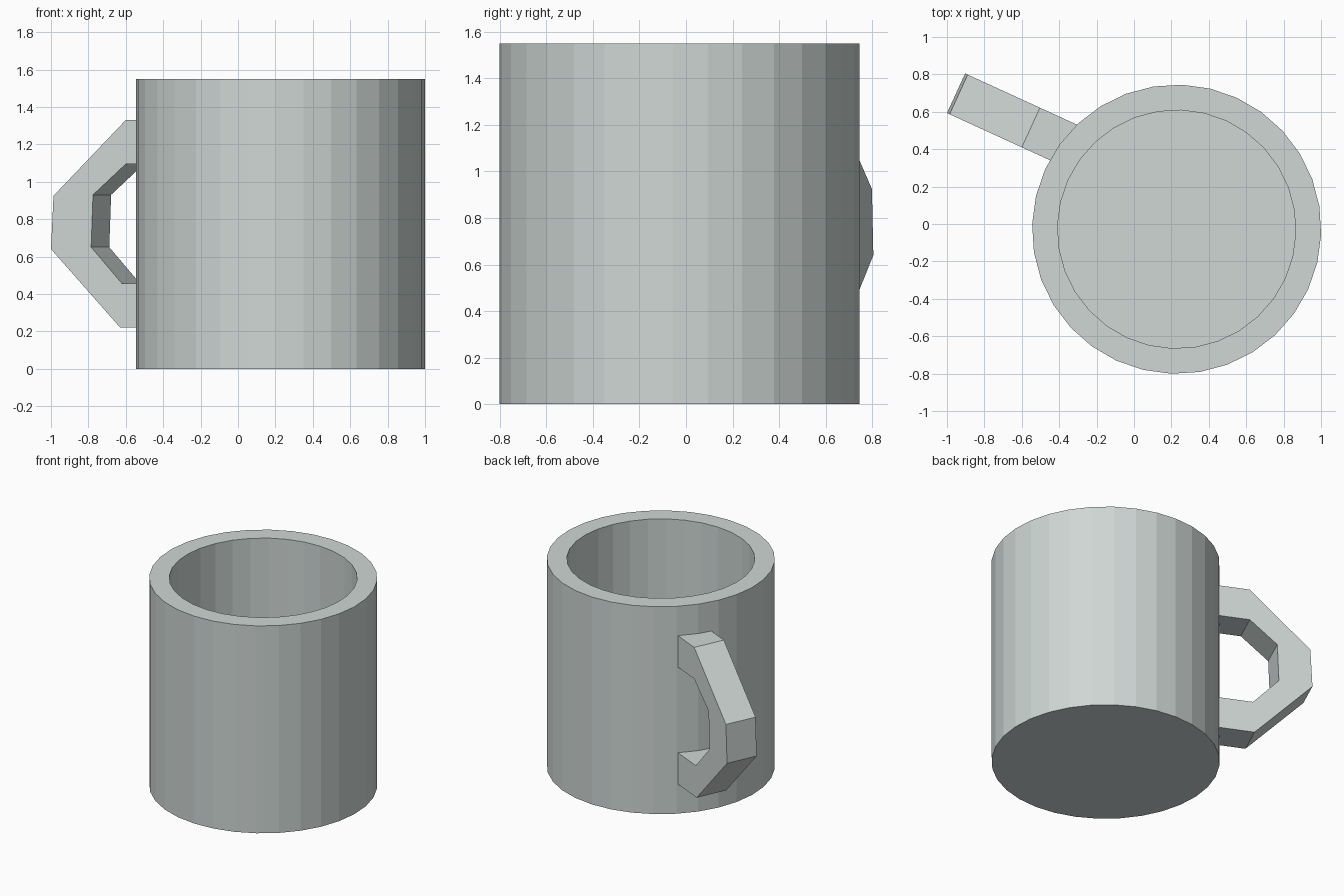
import bpy, bmesh, math
from mathutils import Matrix

if "Cube" in bpy.data.objects:
    bpy.data.objects.remove(bpy.data.objects["Cube"])

SIDES = 32
# local frame: cup axis at the origin, handle pointing along local +x
PLACE = Matrix.Translation((0.228, -0.028, 0)) @ Matrix.Rotation(math.radians(155.4), 4, 'Z')

ceramic = bpy.data.materials.new("pale_grey_ceramic")
ceramic.diffuse_color = (0.62, 0.68, 0.665, 1)
ceramic.use_nodes = True
ceramic.node_tree.nodes["Principled BSDF"].inputs["Base Color"].default_value = ceramic.diffuse_color


def finish(name, bm):
    bmesh.ops.recalc_face_normals(bm, faces=bm.faces)
    bm.transform(PLACE)
    mesh = bpy.data.meshes.new(name)
    bm.to_mesh(mesh)
    bm.free()
    mesh.materials.append(ceramic)
    obj = bpy.data.objects.new(name, mesh)
    bpy.context.collection.objects.link(obj)
    return obj


# Cup body: outer wall, rim, inner wall, each ring given as (radius, height)
bm = bmesh.new()
rings = []
for r, z in [(0.773, 0), (0.773, 1.55), (0.637, 1.55), (0.637, 0.14)]:
    rings.append([bm.verts.new((r * math.cos(2 * math.pi * i / SIDES),
                                r * math.sin(2 * math.pi * i / SIDES), z))
                  for i in range(SIDES)])
for a, b in zip(rings, rings[1:]):
    for i in range(SIDES):
        j = (i + 1) % SIDES
        bm.faces.new((a[i], a[j], b[j], b[i]))
bm.faces.new(rings[0])     # underside
bm.faces.new(rings[-1])    # inner floor
finish("cup_body", bm)

# Handle: angular C, outer and inner outlines as (reach, height)
outer = [(0.68, 1.33), (0.935, 1.33), (1.36, 0.925), (1.375, 0.64), (0.968, 0.22), (0.68, 0.22)]
inner = [(0.68, 1.095), (0.935, 1.095), (1.128, 0.93), (1.139, 0.65), (0.957, 0.455), (0.68, 0.455)]
MID, HALF = -0.17, 0.1165
bm = bmesh.new()
sections = [[bm.verts.new((p[0], MID + s * HALF, p[1]))
             for p, s in ((o, -1), (o, 1), (n, 1), (n, -1))]
            for o, n in zip(outer, inner)]
for a, b in zip(sections, sections[1:]):
    for i in range(4):
        j = (i + 1) % 4
        bm.faces.new((a[i], a[j], b[j], b[i]))
bm.faces.new(sections[0])
bm.faces.new(sections[-1])
finish("handle", bm)
